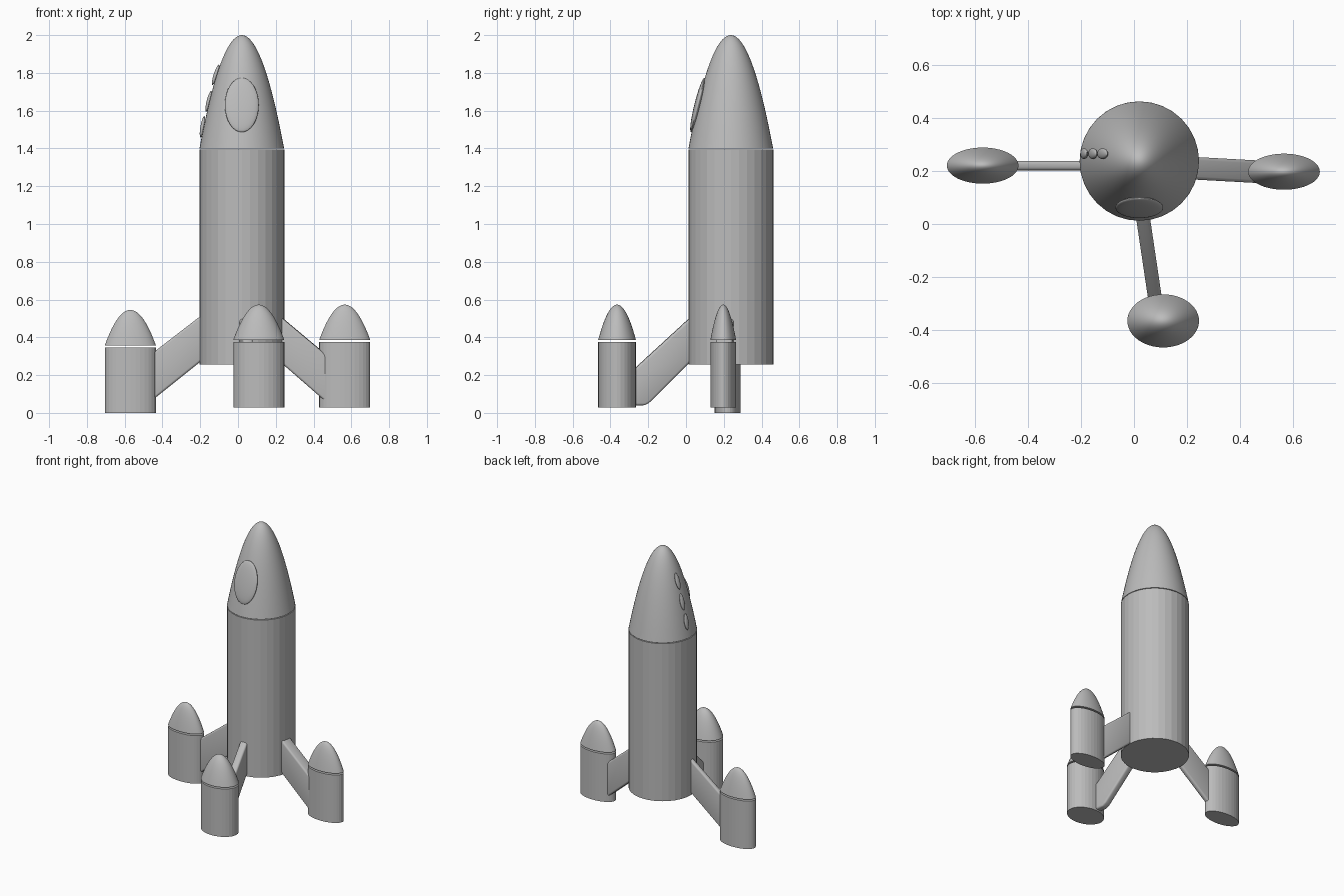
import bpy, bmesh, math
from mathutils import Vector, Matrix

if "Cube" in bpy.data.objects:
    bpy.data.objects.remove(bpy.data.objects["Cube"], do_unlink=True)

grey = bpy.data.materials.new("hull_grey")
grey.use_nodes = True
colour = (0.5, 0.5, 0.5, 1)
grey.diffuse_color = colour
grey.node_tree.nodes["Principled BSDF"].inputs["Base Color"].default_value = colour


def finish(name, bm, matrix=Matrix(), smooth=None):
    bmesh.ops.recalc_face_normals(bm, faces=bm.faces)
    mesh = bpy.data.meshes.new(name)
    bm.to_mesh(mesh)
    bm.free()
    mesh.transform(matrix)
    mesh.materials.append(grey)
    obj = bpy.data.objects.new(name, mesh)
    bpy.context.collection.objects.link(obj)
    if smooth:
        bpy.ops.object.select_all(action='DESELECT')
        obj.select_set(True)
        bpy.context.view_layer.objects.active = obj
        bpy.ops.object.shade_smooth_by_angle(angle=math.radians(smooth))
    return obj


def cylinder(name, centre, rx, ry, z0, z1):
    bm = bmesh.new()
    bmesh.ops.create_cone(bm, cap_ends=True, segments=32, radius1=1, radius2=1, depth=1)
    place = Matrix.Translation((*centre, (z0 + z1) / 2)) @ Matrix.Diagonal((rx, ry, z1 - z0, 1))
    finish(name, bm, place)


def nose(name, centre, rx, ry, z0, z1, rings=20, sides=48):
    """Closed rounded cone whose radius follows a parabola."""
    bm = bmesh.new()
    loops = []
    for i in range(rings):
        r = 1 - i / rings
        z = z0 + (z1 - z0) * (1 - r * r)
        loops.append([bm.verts.new((centre[0] + rx * r * math.cos(a), centre[1] + ry * r * math.sin(a), z))
                      for a in (math.tau * k / sides for k in range(sides))])
    tip = bm.verts.new((*centre, z1))
    bm.faces.new(loops[0])
    for k in range(sides):
        n = (k + 1) % sides
        for low, high in zip(loops, loops[1:]):
            bm.faces.new((low[k], low[n], high[n], high[k]))
        bm.faces.new((loops[-1][k], loops[-1][n], tip))
    finish(name, bm, smooth=40)


def strut(name, start, end, width, profile):
    """Slanted plate: profile lists (fraction along the run, height)."""
    a, b = Vector((*start, 0)), Vector((*end, 0))
    side = (b - a).normalized().cross(Vector((0, 0, 1))) * width / 2
    bm = bmesh.new()
    plate = bm.faces.new([bm.verts.new(a.lerp(b, t) + side + Vector((0, 0, z))) for t, z in profile])
    out = bmesh.ops.extrude_face_region(bm, geom=[plate])
    moved = [v for v in out["geom"] if isinstance(v, bmesh.types.BMVert)]
    bmesh.ops.translate(bm, verts=moved, vec=-2 * side)
    bmesh.ops.bevel(bm, geom=list(bm.edges), offset=0.012, segments=3, profile=0.5, affect='EDGES')
    finish(name, bm, smooth=35)


def lens(name, centre, size, axis, tilt):
    """Flattened ellipsoid leaning with the nose."""
    bm = bmesh.new()
    bmesh.ops.create_uvsphere(bm, u_segments=32, v_segments=16, radius=1)
    place = Matrix.Translation(centre) @ Matrix.Rotation(math.radians(tilt), 4, axis)
    finish(name, bm, place @ Matrix.Diagonal((*size, 1)), smooth=60)


# Main rocket
hub = (0.02, 0.237)
cylinder("body", hub, 0.225, 0.225, 0.255, 1.395)
nose("body_nose", hub, 0.224, 0.224, 1.4, 2.0)

# Boosters: name, centre, radii, base height
boosters = [
    ("right", (-0.57, 0.22), 0.135, 0.068, 0.0),
    ("left", (0.565, 0.197), 0.135, 0.068, 0.028),
    ("front", (0.11, -0.365), 0.135, 0.1, 0.028),
]
for name, centre, rx, ry, base in boosters:
    cylinder(name + "_booster", centre, rx, ry, base, base + 0.347)
    nose(name + "_booster_nose", centre, rx, ry, base + 0.358, base + 0.545)

# Slanted struts from hull to boosters
strut("right_strut", (-0.15, 0.22), (-0.5, 0.22), 0.036,
      [(0, 0.55), (1, 0.28), (1, 0.03), (0, 0.31)])
strut("left_strut", (0.19, 0.212), (0.5, 0.195), 0.085,
      [(0, 0.54), (1, 0.28), (1, 0.03), (0, 0.3)])
strut("front_strut", (0.03, 0.05), (0.085, -0.32), 0.052,
      [(0, 0.53), (1, 0.19), (1, 0.04), (0.73, 0.04), (0.66, 0.055), (0, 0.3)])

# Window and side lights
lens("front_window", (0.02, 0.062, 1.63), (0.09, 0.018, 0.148), 'X', -14)
for i, (x, z) in enumerate([(-0.188, 1.515), (-0.155, 1.65), (-0.118, 1.79)]):
    lens(f"side_light_{i + 1}", (x, 0.265, z), (0.011, 0.02, 0.057), 'Y', 10 + 4 * i)
